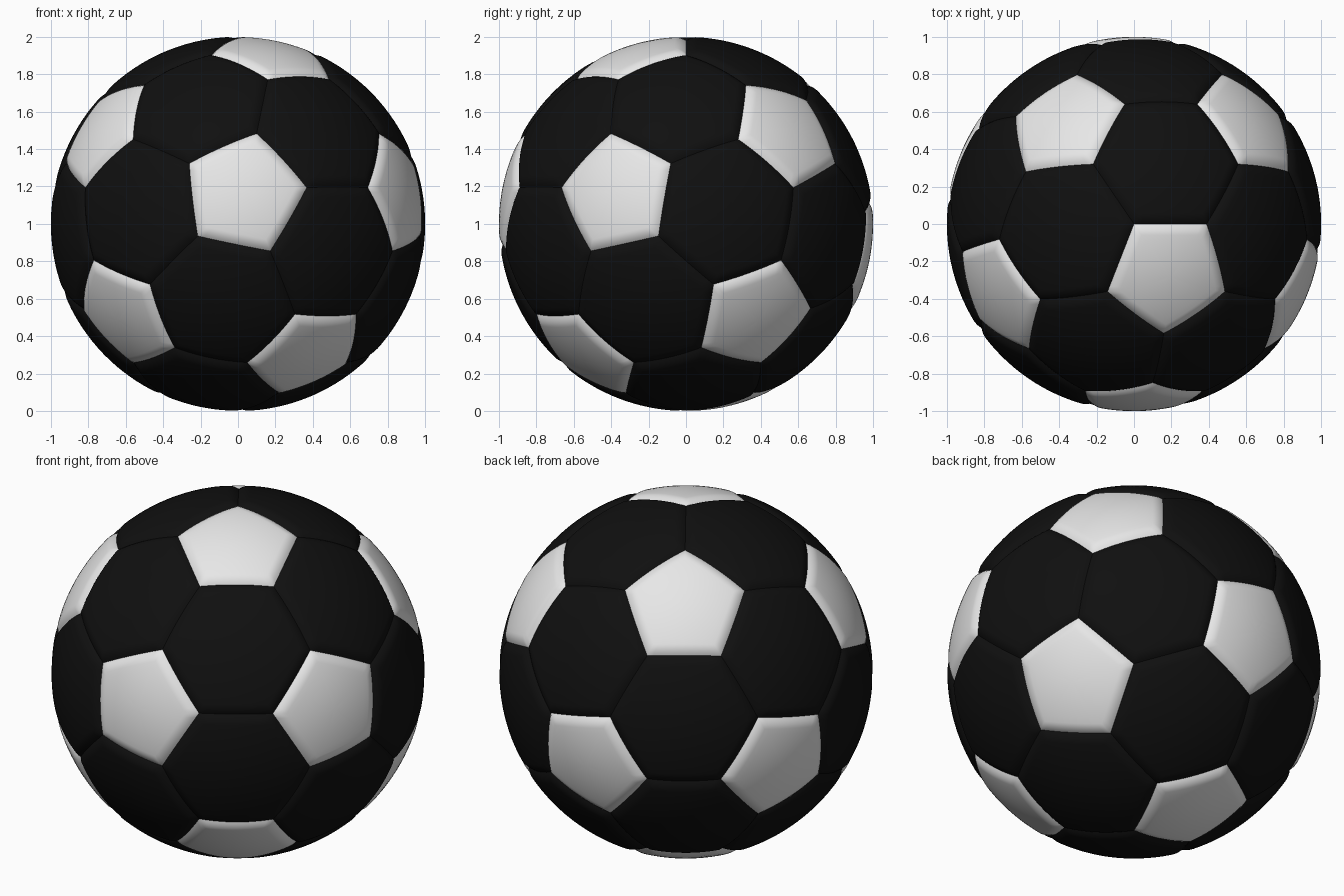
import bpy, bmesh, math
from mathutils import Matrix, Vector

cube = bpy.data.objects.get("Cube")
if cube:
    bpy.data.objects.remove(cube)

SEAM_DEPTH = 0.02   # how far the seams sink below the ball surface
SEAM_WIDTH = 0.06   # width of the rounded border of each panel
STEPS = 12          # points along each panel side


def material(name, value):
    mat = bpy.data.materials.new(name)
    mat.use_nodes = True
    colour = (value, value, value, 1)
    mat.diffuse_color = colour
    bsdf = mat.node_tree.nodes["Principled BSDF"]
    bsdf.inputs["Base Color"].default_value = colour
    bsdf.inputs["Roughness"].default_value = 0.6
    return mat


def third(a, b):
    """Corner of the truncated solid on the edge a-b, nearest to a."""
    return ((2 * a + b) / 3).normalized()


def around(axis, points):
    """Sort points counter-clockwise around an outward axis."""
    u = axis.orthogonal().normalized()
    w = axis.cross(u)
    return sorted(points, key=lambda p: math.atan2(p.dot(w), p.dot(u)))


def add_panel(bm, corners):
    """Padded spherical panel made of concentric rings."""
    n = len(corners)
    centre = sum(corners, Vector()) / n
    inradius = ((corners[0] + corners[1]) / 2 - centre).length
    border = [SEAM_WIDTH * k / 6 for k in range(7)]
    inner = [SEAM_WIDTH + (inradius - SEAM_WIDTH) * k / 7 for k in range(1, 7)]
    outline = [a.lerp(b, s / STEPS)
               for a, b in zip(corners, corners[1:] + corners[:1])
               for s in range(STEPS)]
    rings = []
    for d in border + inner:
        sink = SEAM_DEPTH * max(0, 1 - d / SEAM_WIDTH) ** 2
        t = 1 - d / inradius
        rings.append([bm.verts.new(centre.lerp(p, t).normalized() * (1 - sink))
                      for p in outline])
    m = len(outline)
    for outer, inside in zip(rings, rings[1:]):
        for i in range(m):
            j = (i + 1) % m
            bm.faces.new((outer[i], outer[j], inside[j], inside[i]))
    hub = bm.verts.new(centre.normalized())
    for i in range(m):
        bm.faces.new((rings[-1][i], rings[-1][(i + 1) % m], hub))


def build(name, panels, mat):
    bm = bmesh.new()
    for corners in panels:
        add_panel(bm, corners)
    for face in bm.faces:
        face.smooth = True
    mesh = bpy.data.meshes.new(name)
    bm.to_mesh(mesh)
    bm.free()
    mesh.materials.append(mat)
    obj = bpy.data.objects.new(name, mesh)
    obj.location.z = 1
    bpy.context.collection.objects.link(obj)


# Icosahedron that guides the panel layout
ico = bmesh.new()
bmesh.ops.create_icosphere(ico, subdivisions=1, radius=1)
for v in ico.verts:
    v.co.normalize()

# Turn it so a pentagon corner is at the top and one of its sides runs along +x
ico.verts.ensure_lookup_table()
a = ico.verts[0]
ring = around(a.co, [e.other_vert(a).co for e in a.link_edges])
for first, second in ((ring[0], ring[1]), (ring[1], ring[0])):
    up = third(a.co, first)
    side = third(a.co, second) - up
    side = (side - up * side.dot(up)).normalized()
    front = up.cross(side)
    if a.co.dot(front) < 0:
        turn = Matrix((side, front, up))
        break
bmesh.ops.transform(ico, matrix=turn.to_4x4(), verts=ico.verts)

# Pentagons sit on the guide's corners, hexagons on its faces
pentagons = [around(v.co, [third(v.co, e.other_vert(v).co) for e in v.link_edges])
             for v in ico.verts]
hexagons = []
for f in ico.faces:
    pts = [v.co for v in f.verts]
    corners = [third(p, q) for p in pts for q in pts if p is not q]
    hexagons.append(around(f.calc_center_median().normalized(), corners))

build("pentagon_panels", pentagons, material("white", 0.8))
build("hexagon_panels", hexagons, material("black", 0.005))
ico.free()
